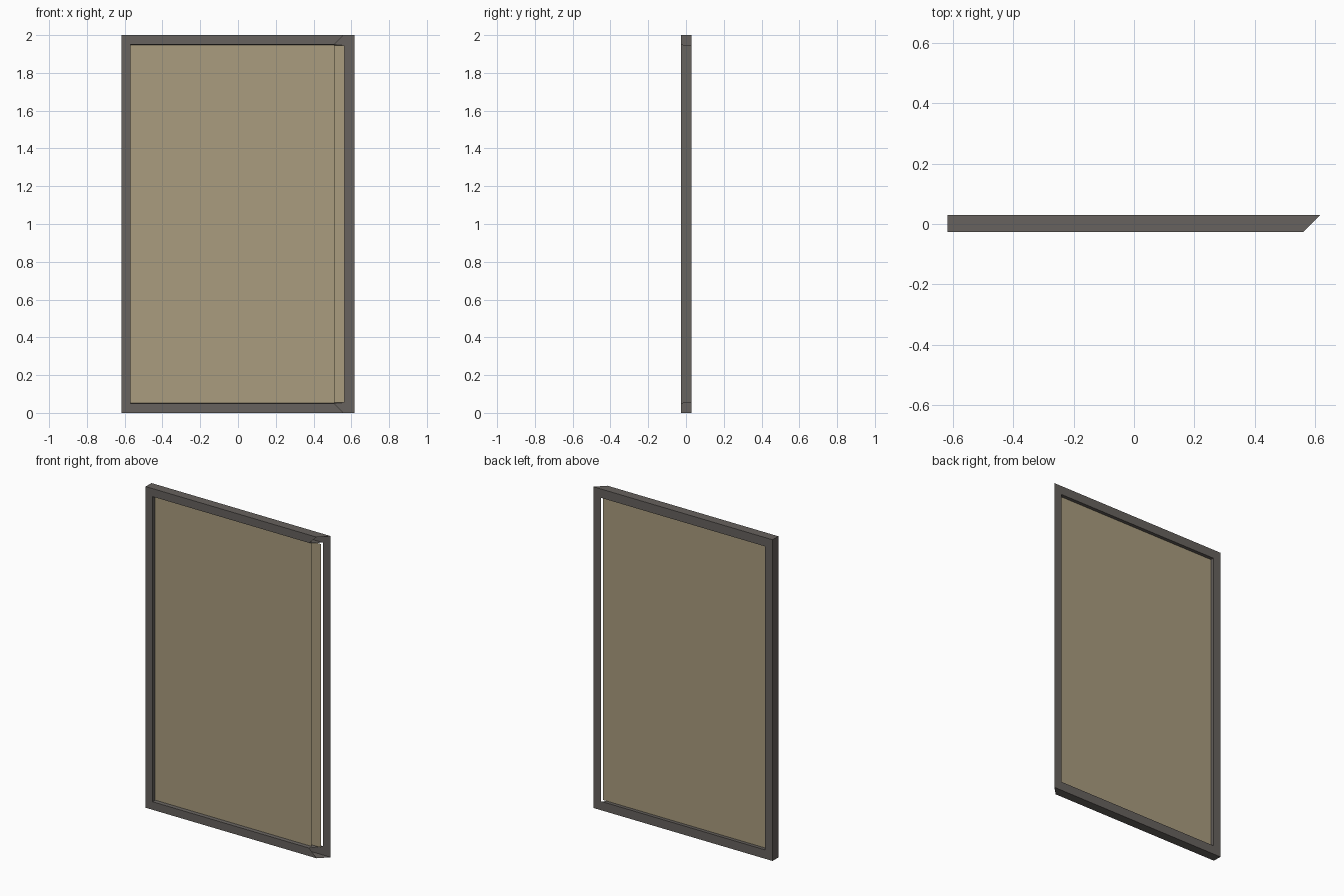
import bpy
import bmesh

cube = bpy.data.objects.get("Cube")
if cube:
    bpy.data.objects.remove(cube, do_unlink=True)


def material(name, color):
    mat = bpy.data.materials.new(name)
    mat.use_nodes = True
    mat.diffuse_color = (*color, 1)
    mat.node_tree.nodes["Principled BSDF"].inputs["Base Color"].default_value = (*color, 1)
    return mat


def make_object(name, bm, mat):
    mesh = bpy.data.meshes.new(name)
    bm.to_mesh(mesh)
    bm.free()
    mesh.materials.append(mat)
    obj = bpy.data.objects.new(name, mesh)
    bpy.context.collection.objects.link(obj)


def loop(bm, x0, x1, z0, z1, y):
    """Rectangle corners: low left, low right, high right, high left."""
    return [bm.verts.new(p) for p in ((x0, y, z0), (x1, y, z0), (x1, y, z1), (x0, y, z1))]


charcoal = material("charcoal", (0.135, 0.122, 0.112))
tan = material("tan", (0.40, 0.335, 0.21))

FRONT, BACK = -0.027, 0.03

# Frame: mitred hollow rails, slanted and open along the +x side
bm = bmesh.new()
front_out = loop(bm, -0.617, 0.56, 0, 2, FRONT)
front_in = loop(bm, -0.57, 0.51, 0.05, 1.95, FRONT)
back_in = loop(bm, -0.565, 0.565, 0.055, 1.945, BACK)
back_out = loop(bm, -0.617, 0.617, 0, 2, BACK)
rings = [front_out, front_in, back_in, back_out]
OPEN_SIDE, BACK_FACE = 1, 2
for side in range(4):
    nxt = (side + 1) % 4
    for r in range(4):
        if side == OPEN_SIDE and r != BACK_FACE:
            continue
        a, b = rings[r], rings[(r + 1) % 4]
        bm.faces.new((a[side], a[nxt], b[nxt], b[side]))
make_object("frame", bm, charcoal)

# Infill panel: two skins, the rear one reaching the far stile
bm = bmesh.new()
bm.faces.new(loop(bm, -0.57, 0.51, 0.05, 1.95, -0.004))
bm.faces.new(reversed(loop(bm, -0.57, 0.565, 0.055, 1.945, 0.008)))
make_object("panel", bm, tan)
